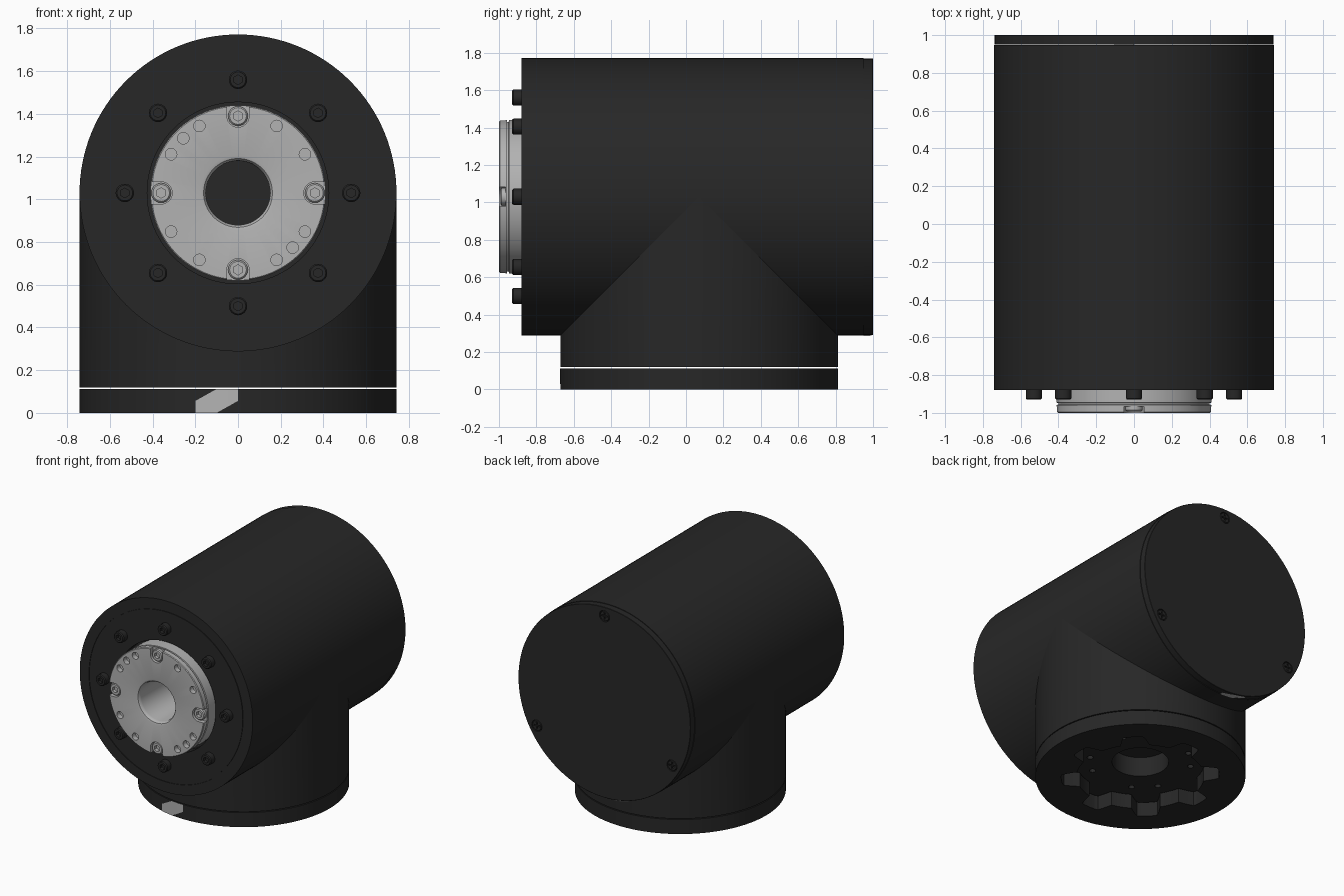
import bpy, bmesh
from math import sin, cos, pi, radians, sqrt

if "Cube" in bpy.data.objects:
    bpy.data.objects.remove(bpy.data.objects["Cube"])

R, ZC, YC = 0.742, 1.03, 0.07   # shared radius, barrel axis height, stem axis y


def material(name, v):
    m = bpy.data.materials.new(name)
    m.diffuse_color = (v, v, v, 1)
    m.use_nodes = True
    m.node_tree.nodes["Principled BSDF"].inputs["Base Color"].default_value = m.diffuse_color
    return m


DARK = material("dark_shell", 0.02)
LIGHT = material("bare_metal", 0.45)


def finish(name, bm, mat):
    bmesh.ops.remove_doubles(bm, verts=bm.verts, dist=1e-6)
    bmesh.ops.recalc_face_normals(bm, faces=bm.faces)
    me = bpy.data.meshes.new(name)
    bm.to_mesh(me)
    bm.free()
    ob = bpy.data.objects.new(name, me)
    bpy.context.collection.objects.link(ob)
    if mat:
        me.materials.append(mat)
    return ob


def lathe(name, profile, mat, axis="y", origin=(0, 0, ZC), closed=False, n=128, bm=None):
    """Revolve (radius, height) points; either value may be a function of the angle."""
    own = bm is None
    bm = bm or bmesh.new()
    val = lambda f, a: f(a) if callable(f) else f
    rings = []
    for r, h in profile:
        ring = []
        for i in range(n):
            a = 2 * pi * i / n
            rr, hh = val(r, a), val(h, a)
            p = (rr * cos(a), hh, rr * sin(a)) if axis == "y" else (rr * cos(a), rr * sin(a), hh)
            ring.append(bm.verts.new([p[k] + origin[k] for k in range(3)]))
        rings.append(ring)
    pairs = list(zip(rings, rings[1:])) + ([(rings[-1], rings[0])] if closed else [])
    for a, b in pairs:
        for i in range(n):
            j = (i + 1) % n
            bm.faces.new((a[i], a[j], b[j], b[i]))
    return finish(name, bm, mat) if own else None


def rod(bm, r, h0, h1, axis, origin):
    lathe("", [(0, h0), (r, h0), (r, h1), (0, h1)], None, axis, origin, n=24, bm=bm)


def cut(ob, bm):
    cutter = finish("cutter", bm, None)
    mod = ob.modifiers.new("cut", "BOOLEAN")
    mod.operation, mod.solver, mod.object = "DIFFERENCE", "EXACT", cutter
    bpy.context.view_layer.objects.active = ob
    bpy.ops.object.modifier_apply(modifier=mod.name)
    bpy.data.objects.remove(cutter)


def polar(r, deg):
    return r * cos(radians(deg)), r * sin(radians(deg))


def hexagon(ap):
    return lambda a: ap / cos((a + pi / 6) % (pi / 3) - pi / 6)


def socket_bolt(name, deg, r, y_top, y_base, rad, mat):
    x, z = polar(r, deg)
    s = hexagon(rad * 0.45)
    lathe(name, [(0, y_top + 0.025), (s, y_top + 0.025), (s, y_top), (rad * 0.85, y_top),
                 (rad, y_top + 0.007), (rad, y_base), (0, y_base)], mat,
          origin=(x, 0, ZC + z), n=24)


# Horizontal barrel with front seam groove, flange recess and bore
lathe("barrel", [(0, 0.948), (R, 0.948), (R, -0.88), (0.663, -0.88), (0.663, -0.875),
                 (0.657, -0.875), (0.657, -0.88), (0.425, -0.88), (0.425, -0.81),
                 (0.18, -0.81), (0.18, 0.9), (0, 0.9)], DARK)

# Vertical stem trimmed to the underside of the barrel
saddle = lambda a: ZC + 0.008 - R * abs(sin(a))
stem = lathe("stem", [(0, 0.27), (0.2, 0.27), (0.2, 0.119), (R, 0.119), (R, saddle),
                      (0.72, saddle), (0.72, 0.285), (0, 0.285)], DARK, "z", (0, YC, 0))
bm = bmesh.new()
for deg in (30, 60, 120, 150, 210, 240, 300, 330):
    x, y = polar(0.36, deg)
    rod(bm, 0.022, 0.08, 0.2, "z", (x, YC + y, 0))
cut(stem, bm)

# Base ring with eight-lobed opening
star = lambda a: 0.45 + 0.11 * min(1, max(0, 0.3 + 1.3 * cos(8 * a)))
lathe("base_ring", [(star, 0), (R, 0), (R, 0.112), (star, 0.112)], DARK, "z", (0, YC, 0),
      closed=True, n=192)

# Back cover with three cross-head screws
cover = lathe("back_cover", [(0, 0.95), (R - 0.003, 0.95), (R - 0.003, 0.998), (R - 0.005, 1.0),
                             (0, 1.0)], DARK)
bm = bmesh.new()
for deg in (90, 210, 330):
    x, z = polar(0.67, deg)
    rod(bm, 0.044, 0.97, 1.05, "y", (x, 0, ZC + z))
cut(cover, bm)
cross = lambda a: 0.026 if abs((a + pi / 4) % (pi / 2) - pi / 4) < 0.3 else 0.01
for deg in (90, 210, 330):
    x, z = polar(0.67, deg)
    lathe("cover_screw", [(0, 0.985), (cross, 0.985), (cross, 0.999), (0.036, 0.999),
                          (0.039, 0.996), (0.039, 0.968), (0, 0.968)], DARK,
          origin=(x, 0, ZC + z), n=48)

# Output flange with hollow shaft, tapped holes and bolt notches
flange = lathe("output_flange", [(0.15, -0.3), (0.15, -0.97), (0.153, -0.985), (0.161, -0.996),
                                 (0.175, -1.0), (0.405, -1.0), (0.41, -0.995), (0.41, -0.958),
                                 (0.4, -0.956), (0.4, -0.948), (0.41, -0.946), (0.41, -0.82),
                                 (0.17, -0.82), (0.17, -0.3)], LIGHT, closed=True)
bm = bmesh.new()
for deg in (30, 60, 120, 150, 210, 240, 300, 330, 135, 315):
    x, z = polar(0.362, deg)
    rod(bm, 0.027, -1.05, -0.96, "y", (x, 0, ZC + z))
slot = [(0.45, -0.052), (0.45, 0.052)] + [
    (0.36 + 0.052 * cos(pi / 2 + pi * i / 12), 0.052 * sin(pi / 2 + pi * i / 12)) for i in range(13)]
for k in range(4):
    c, s = polar(1, 90 * k)
    loop = [bm.verts.new((u * c - v * s, -1.05, ZC + u * s + v * c)) for u, v in slot]
    face = bm.faces.new(loop)
    ext = bmesh.ops.extrude_face_region(bm, geom=[face], use_keep_orig=True)
    for v in ext["geom"]:
        if isinstance(v, bmesh.types.BMVert):
            v.co.y = -0.965
cut(flange, bm)
for k in range(4):
    socket_bolt("flange_bolt", 90 * k, 0.36, -0.993, -0.96, 0.046, LIGHT)

# Ring of housing bolts on the front face
for k in range(8):
    socket_bolt("housing_bolt", 45 * k, 0.53, -0.93, -0.875, 0.043, DARK)


# Light hexagonal index marks wrapped on the curved skins
def index_mark(name, height, place):
    bm = bmesh.new()
    cols = []
    for i in range(13):
        t = i / 12
        x = -0.2 + 0.2 * t
        lo, hi = max(0, t - 0.5) * height, min(1, t + 0.5) * height
        d = sqrt((R + 0.002) ** 2 - x * x)
        cols.append([bm.verts.new(place(x, d, h)) for h in (lo, hi)])
    for a, b in zip(cols, cols[1:]):
        bm.faces.new((a[0], b[0], b[1], a[1]))
    return finish(name, bm, LIGHT)


front = index_mark("base_mark", 0.112, lambda x, d, h: (x, YC - d, h))
under = index_mark("cover_mark", 0.05, lambda x, d, h: (x, 0.998 - h, ZC - d))
for ob, axis, sign in ((front, 1, -1), (under, 2, -1)):
    if ob.data.polygons[6].normal[axis] * sign < 0:
        ob.data.flip_normals()

# Smooth shading with crisp edges
bpy.ops.object.select_all(action="SELECT")
bpy.ops.object.shade_smooth_by_angle(angle=radians(30))
